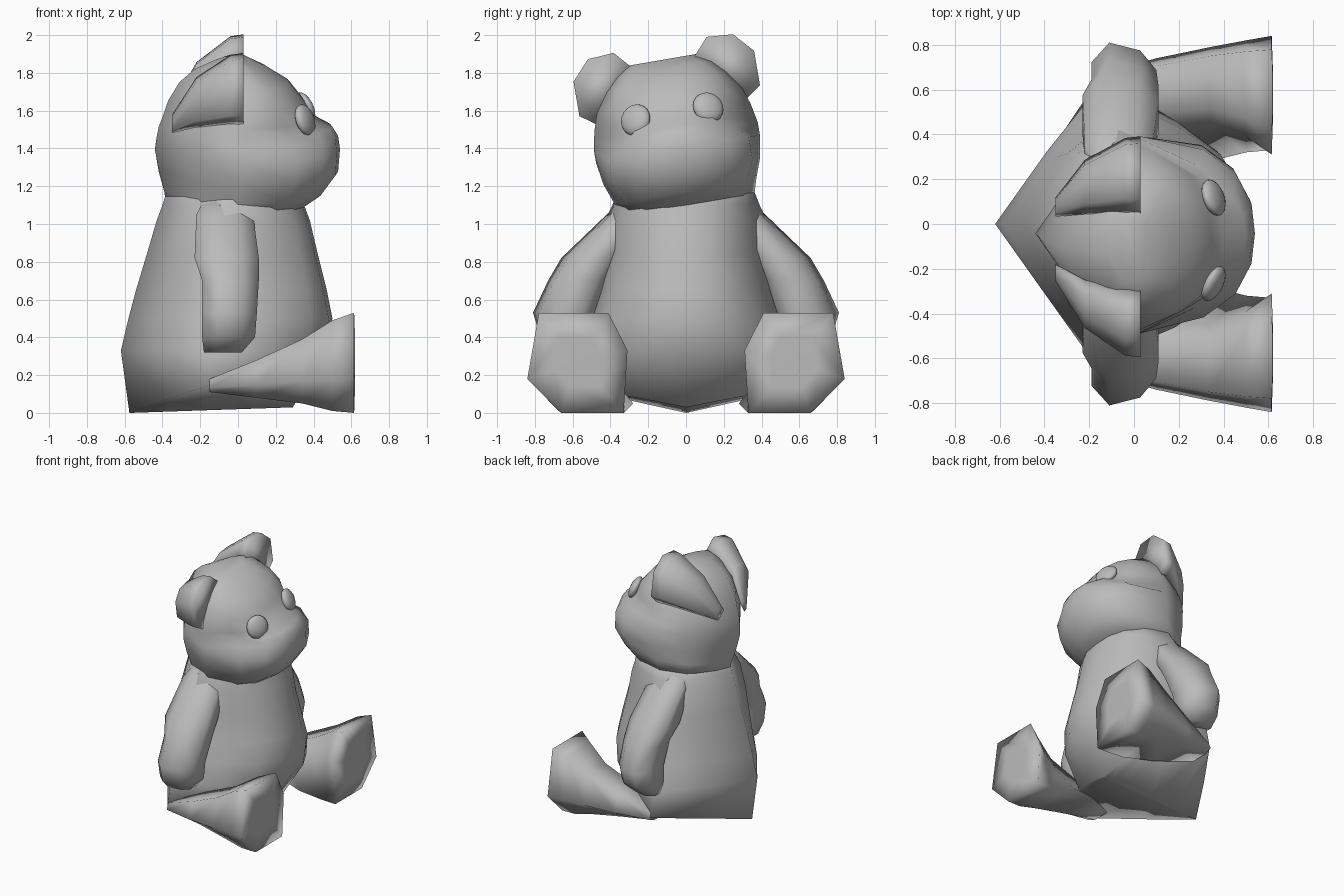
import bpy, bmesh, math
from mathutils import Matrix, Vector

if "Cube" in bpy.data.objects:
    bpy.data.objects.remove(bpy.data.objects["Cube"])

plush = bpy.data.materials.new("plush_grey")
plush.use_nodes = True
GREY = (0.5, 0.5, 0.5, 1)
plush.diffuse_color = GREY
plush.node_tree.nodes["Principled BSDF"].inputs["Base Color"].default_value = GREY

# The head leans sideways around the neck
NECK = Vector((0, 0, 1.15))
LEAN = Matrix.Translation(NECK) @ Matrix.Rotation(0.17, 4, 'X') @ Matrix.Translation(-NECK)


def finish(name, bm, matrix=None):
    if matrix:
        bm.transform(matrix)
    bmesh.ops.recalc_face_normals(bm, faces=bm.faces)
    mesh = bpy.data.meshes.new(name)
    bm.to_mesh(mesh)
    bm.free()
    mesh.materials.append(plush)
    mesh.polygons.foreach_set("use_smooth", [True] * len(mesh.polygons))
    mesh.set_sharp_from_angle(angle=math.radians(115))
    obj = bpy.data.objects.new(name, mesh)
    bpy.context.collection.objects.link(obj)
    return obj


def loft(name, rings, matrix=None):
    """Skin closed rings of equal size and cap both ends."""
    bm = bmesh.new()
    rows = [[bm.verts.new(p) for p in ring] for ring in rings]
    n = len(rows[0])
    for a, b in zip(rows, rows[1:]):
        for i in range(n):
            j = (i + 1) % n
            bm.faces.new((a[i], a[j], b[j], b[i]))
    bm.faces.new(rows[0])
    bm.faces.new(rows[-1])
    return finish(name, bm, matrix)


def trunk_ring(z, back, side_x, front, side_w, front_w, bulge, keel=0):
    """Pointed at the back, rounded toward the front; keel lifts sides and front."""
    d = front - side_x
    half = [((back + side_x) / 2, bulge * side_w), (side_x, side_w),
            (side_x + 0.55 * d, front_w), (side_x + 0.83 * d, 0.72 * front_w),
            (side_x + 0.97 * d, 0.36 * front_w)]
    pts = [(back, 0)] + half + [(front, 0)] + [(x, -y) for x, y in reversed(half)]
    return [(x, y, z + keel * (abs(y) + 0.17 * (x - back))) for x, y in pts]


# Body, starting from a keel line along the seat:
# height, back, widest x, front, side width, front width, back bulge
loft("body", [trunk_ring(*r) for r in (
    (0.00, -0.57, -0.15, 0.28, 0.002, 0.002, 0.52, 0.2),
    (0.00, -0.575, -0.15, 0.29, 0.66, 0.48, 0.52, 0.2),
    (0.33, -0.62, -0.16, 0.47, 0.61, 0.46, 0.53),
    (0.50, -0.58, -0.16, 0.50, 0.54, 0.43, 0.56),
    (0.65, -0.54, -0.15, 0.47, 0.50, 0.39, 0.60),
    (0.85, -0.48, -0.12, 0.42, 0.46, 0.35, 0.68),
    (1.02, -0.43, -0.08, 0.38, 0.43, 0.34, 0.72),
    (1.10, -0.40, -0.04, 0.35, 0.39, 0.32, 0.74),
    (1.20, -0.37, 0.00, 0.33, 0.35, 0.30, 0.74))])

# Head
loft("head", [trunk_ring(*r, 0.78) for r in (
    (1.10, -0.38, -0.02, 0.35, 0.36, 0.30),
    (1.17, -0.39, 0.00, 0.45, 0.38, 0.33),
    (1.28, -0.42, 0.02, 0.53, 0.42, 0.38),
    (1.40, -0.44, 0.03, 0.54, 0.44, 0.38),
    (1.47, -0.43, 0.03, 0.53, 0.44, 0.31),
    (1.52, -0.42, 0.03, 0.50, 0.43, 0.28),
    (1.57, -0.40, 0.03, 0.40, 0.42, 0.31),
    (1.66, -0.37, 0.03, 0.35, 0.39, 0.31),
    (1.76, -0.31, 0.03, 0.27, 0.32, 0.27),
    (1.83, -0.23, 0.03, 0.16, 0.25, 0.20),
    (1.88, -0.12, 0.02, 0.06, 0.18, 0.12))], LEAN)

EAR = [(0.17, 1.87), (0.25, 1.96), (0.39, 1.95), (0.485, 1.845), (0.485, 1.66), (0.40, 1.60)]
EAR_ROOT = (0.30, 1.70)
FOOT = [(0.32, -1), (1, -0.32), (0.77, 1), (-0.62, 1), (-1, 0.25)]
ARM = [(-1, -0.5), (-1, 0.5), (-0.45, 1), (0.5, 0.8), (1, 0.3), (1, -0.5), (0, -1)]


def ear_ring(x, s, sink):
    ry, rz = EAR_ROOT
    return [(x, ry - sink + (y - ry) * s, rz - sink + (z - rz) * s) for y, z in EAR]


def leg_ring(x, y0, y1, z0, z1, web):
    """Web is where the lower inner edge reaches toward the belly."""
    return [(x, web, z0)] + [
        (x, (y0 + y1) / 2 + u * (y1 - y0) / 2, (z0 + z1) / 2 + v * (z1 - z0) / 2)
        for u, v in FOOT]


def arm_ring(z, y0, y1, x0, x1):
    return [((x0 + x1) / 2 + u * (x1 - x0) / 2, (y0 + y1) / 2 + v * (y1 - y0) / 2, z)
            for u, v in ARM]


for side, sign in (("near", -1), ("far", 1)):
    flip = Matrix.Diagonal((1, sign, 1, 1))

    # Ear with a flat front that melts into the back of the head
    loft(side + "_ear", [ear_ring(*r) for r in (
        (0.03, 1, 0), (-0.04, 0.96, 0), (-0.22, 0.70, 0.06), (-0.35, 0.25, 0.16))],
        LEAN @ flip)

    # Leg flaring into a flat sole
    loft(side + "_leg", [leg_ring(*r) for r in (
        (-0.15, 0.50, 0.67, 0.11, 0.18, 0.47),
        (0.10, 0.44, 0.74, 0.08, 0.28, 0.34),
        (0.34, 0.45, 0.79, 0.05, 0.39, 0.28),
        (0.50, 0.39, 0.82, 0.01, 0.49, 0.32),
        (0.615, 0.31, 0.84, 0.00, 0.53, 0.33),
        (0.62, 0.45, 0.70, 0.14, 0.40, 0.46))], flip)

    # Arm hanging down with the elbow out, merging into the back at the shoulder
    loft(side + "_arm", [arm_ring(*r) for r in (
        (1.13, 0.10, 0.33, -0.18, 0.06),
        (1.05, 0.20, 0.42, -0.22, 0.08),
        (0.82, 0.32, 0.66, -0.23, 0.11),
        (0.70, 0.39, 0.73, -0.19, 0.11),
        (0.53, 0.46, 0.81, -0.19, 0.10),
        (0.40, 0.48, 0.77, -0.19, 0.09),
        (0.32, 0.52, 0.68, -0.18, 0.02))], flip)

    # Button eye
    bm = bmesh.new()
    bmesh.ops.create_uvsphere(bm, u_segments=16, v_segments=10, radius=0.085)
    facing = Matrix.Rotation(math.radians(24), 4, 'Z') @ Matrix.Rotation(math.radians(-20), 4, 'Y')
    finish(side + "_eye", bm, LEAN @ flip @ Matrix.Translation((0.355, 0.195, 1.59))
           @ facing @ Matrix.Diagonal((0.45, 1, 1, 1)))
